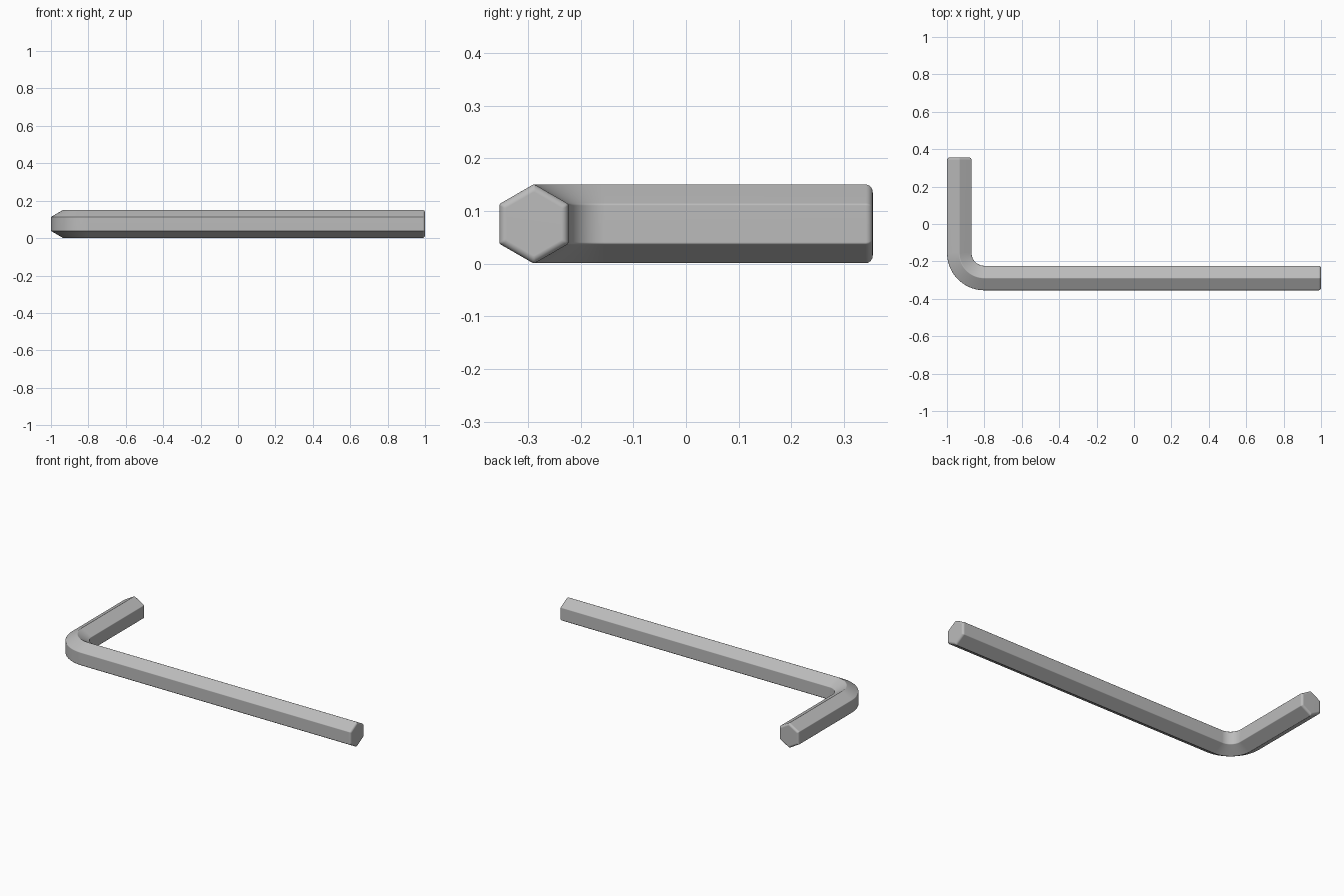
import bpy, bmesh, math
from mathutils import Vector

if "Cube" in bpy.data.objects:
    bpy.data.objects.remove(bpy.data.objects["Cube"])

APOTHEM = 0.0655      # half the width across flats
CORNER = 0.005        # rounding of the long hexagon edges
END = 0.013           # rounding of the two tips
Z = 0.0757            # height of the centre line
BEND = 0.134          # centre-line bend radius
BX, BY = -0.80, -0.155  # bend centre
BEND_STEPS = 20


def hex_profile(apothem):
    """Hexagon with softened corners, points up and down."""
    pts = []
    reach = (apothem - CORNER) / math.cos(math.pi / 6)
    for i in range(6):
        a = math.radians(90 + 60 * i)
        for d in (-30, -10, 10, 30):
            b = a + math.radians(d)
            pts.append((reach * math.cos(a) + CORNER * math.cos(b),
                        reach * math.sin(a) + CORNER * math.sin(b)))
    return pts


# Stations along the key: (centre, sideways direction, apothem)
stations = []
arcs = [math.radians(90 * i / 4) for i in range(5)]
side = Vector((0, 1, 0))
for t in arcs:        # rounded tip of the long arm
    stations.append((Vector((1 - END + END * math.cos(t), BY - BEND, Z)), side,
                     APOTHEM - END + END * math.sin(t)))
for i in range(BEND_STEPS + 1):      # elbow
    t = math.radians(90 * i / BEND_STEPS)
    inward = Vector((math.sin(t), math.cos(t), 0))
    stations.append((Vector((BX, BY, Z)) - inward * BEND, inward, APOTHEM))
side = Vector((1, 0, 0))
for t in reversed(arcs):      # rounded tip of the short arm
    stations.append((Vector((BX - BEND, 0.355 - END + END * math.cos(t), Z)), side,
                     APOTHEM - END + END * math.sin(t)))

# Sweep the hexagon through the stations
bm = bmesh.new()
rings = []
for centre, across, apothem in stations:
    rings.append([bm.verts.new(centre + across * u + Vector((0, 0, v)))
                  for u, v in hex_profile(apothem)])
n = len(rings[0])
for a, b in zip(rings, rings[1:]):
    for i in range(n):
        j = (i + 1) % n
        bm.faces.new((a[i], a[j], b[j], b[i]))
bm.faces.new(rings[0])
bm.faces.new(rings[-1])
bmesh.ops.recalc_face_normals(bm, faces=bm.faces)

mesh = bpy.data.meshes.new("hex_key")
bm.to_mesh(mesh)
bm.free()
steel = bpy.data.materials.new("steel_grey")
steel.diffuse_color = (0.5, 0.5, 0.5, 1)
steel.use_nodes = True
steel.node_tree.nodes["Principled BSDF"].inputs["Base Color"].default_value = steel.diffuse_color
mesh.materials.append(steel)
key = bpy.data.objects.new("hex_key", mesh)
bpy.context.collection.objects.link(key)

# Smooth shading on the soft edges
bpy.context.view_layer.objects.active = key
key.select_set(True)
bpy.ops.object.shade_smooth_by_angle(angle=math.radians(30))
# Keep the flats looking flat beside the narrow rounded edges
weighted = key.modifiers.new("flat_sides", 'WEIGHTED_NORMAL')
weighted.keep_sharp = True
